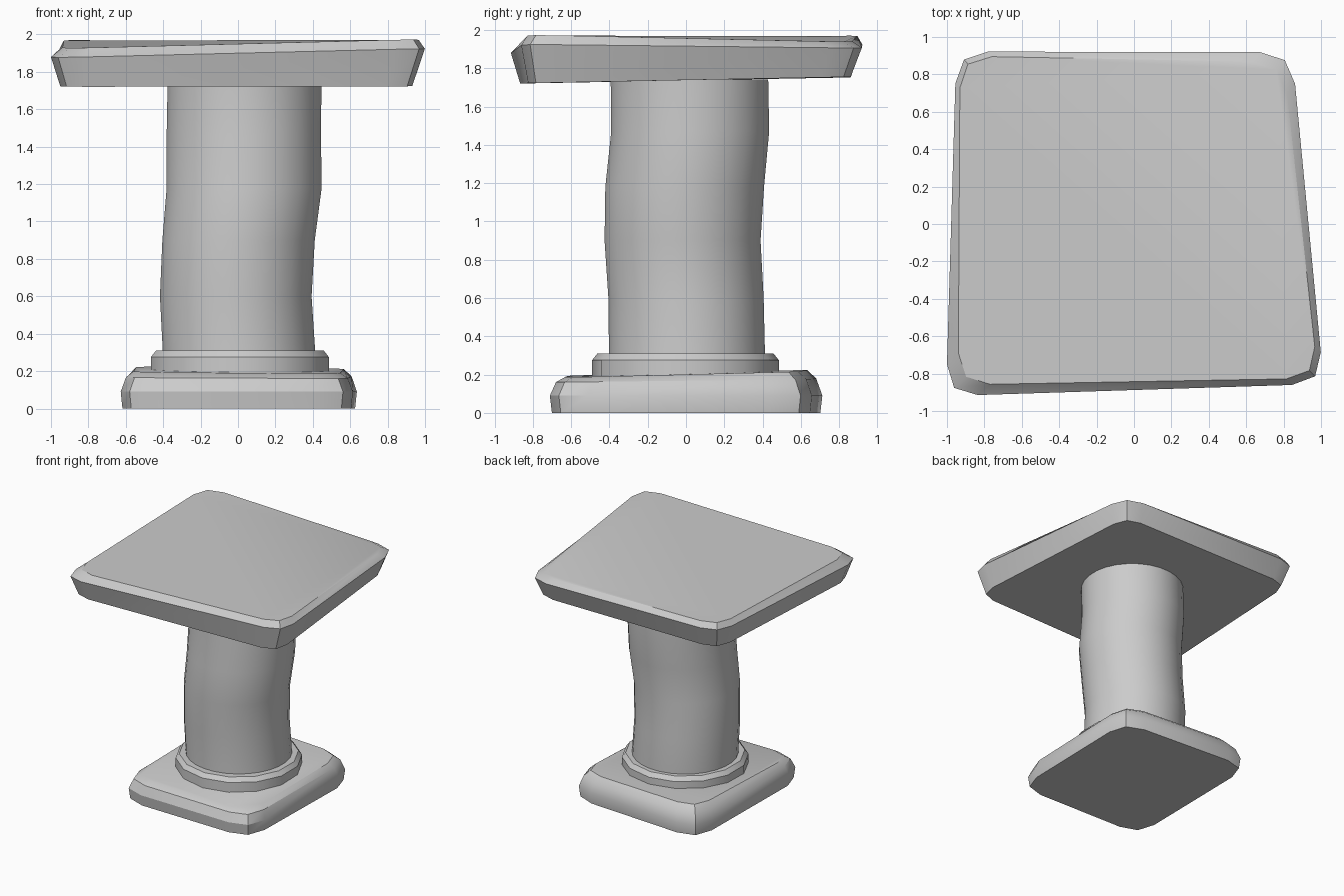
import bpy, bmesh, math
from mathutils import Vector

if "Cube" in bpy.data.objects:
    bpy.data.objects.remove(bpy.data.objects["Cube"])


def loft(name, rings, angle=30):
    """Skin a stack of closed rings and cap both ends."""
    bm = bmesh.new()
    loops = [[bm.verts.new(p) for p in ring] for ring in rings]
    for a, b in zip(loops, loops[1:]):
        n = len(a)
        for i in range(n):
            j = (i + 1) % n
            bm.faces.new((a[i], a[j], b[j], b[i]))
    bm.faces.new(loops[0][::-1])
    bm.faces.new(loops[-1])
    bmesh.ops.recalc_face_normals(bm, faces=bm.faces)
    mesh = bpy.data.meshes.new(name)
    bm.to_mesh(mesh)
    bm.free()
    ob = bpy.data.objects.new(name, mesh)
    bpy.context.collection.objects.link(ob)
    bpy.ops.object.select_all(action='DESELECT')
    ob.select_set(True)
    bpy.context.view_layer.objects.active = ob
    bpy.ops.object.shade_smooth_by_angle(angle=math.radians(angle))
    return ob


def rounded_quad(corners, cut):
    """Quad outline with each corner replaced by three points."""
    pts = []
    for i in range(4):
        prev, c, nxt = (Vector(corners[k % 4]) for k in (i - 1, i, i + 1))
        a = c + (prev - c).normalized() * cut
        b = c + (nxt - c).normalized() * cut
        pts += [a, (a + b + 2 * c) / 4, b]
    return pts


def circle(cx, cy, z, r, n):
    return [Vector((cx + r * math.cos(2 * math.pi * (i + .5) / n),
                    cy + r * math.sin(2 * math.pi * (i + .5) / n), z)) for i in range(n)]


# Top slab: uneven bottom, widest and top outlines (front-left, front-right, back-right, back-left)
slab = [
    ([(-.955, -.87, 1.72), (.945, -.82, 1.722), (.80, .86, 1.755), (-.90, .86, 1.752)], .15),
    ([(-1.005, -.92, 1.875), (1.015, -.855, 1.925), (.845, .918, 1.905), (-.95, .922, 1.925)], .17),
    ([(-.94, -.86, 1.925), (.985, -.825, 1.975), (.80, .865, 1.937), (-.93, .898, 1.972)], .17),
]
loft("top_slab", [rounded_quad(c, d) for c, d in slab])

# Column: gently wobbling round shaft (centre x, centre y, z, radius)
shaft = [(.005, .005, .22, .41), (.005, .005, .31, .41), (-.012, 0, .6, .408),
         (.003, -.018, .9, .41), (.033, -.007, 1.18, .417), (.031, .022, 1.47, .415),
         (.035, .018, 1.74, .414)]
loft("column", [circle(*s, 28) for s in shaft])

# Collar around the column foot
collar = [(.15, .488), (.275, .488), (.31, .46)]
loft("collar", [circle(.01, -.003, z, r, 14) for z, r in collar], 28)

# Plinth: rounded skewed block with bulging sides and a chamfered, tilted top
foot = [(-.63, -.69), (.61, -.715), (.64, .645), (-.61, .725)]
top_rise = [.0, -.01, .02, .03]
profile = [(0, .985, 0), (.09, 1, 0), (.165, .955, .5), (.195, .89, 1)]
rings = []
for z, s, tilt in profile:
    quad = [(x * s, y * s, z + t * tilt) for (x, y), t in zip(foot, top_rise)]
    rings.append(rounded_quad(quad, .2 * s))
loft("plinth", rings)
